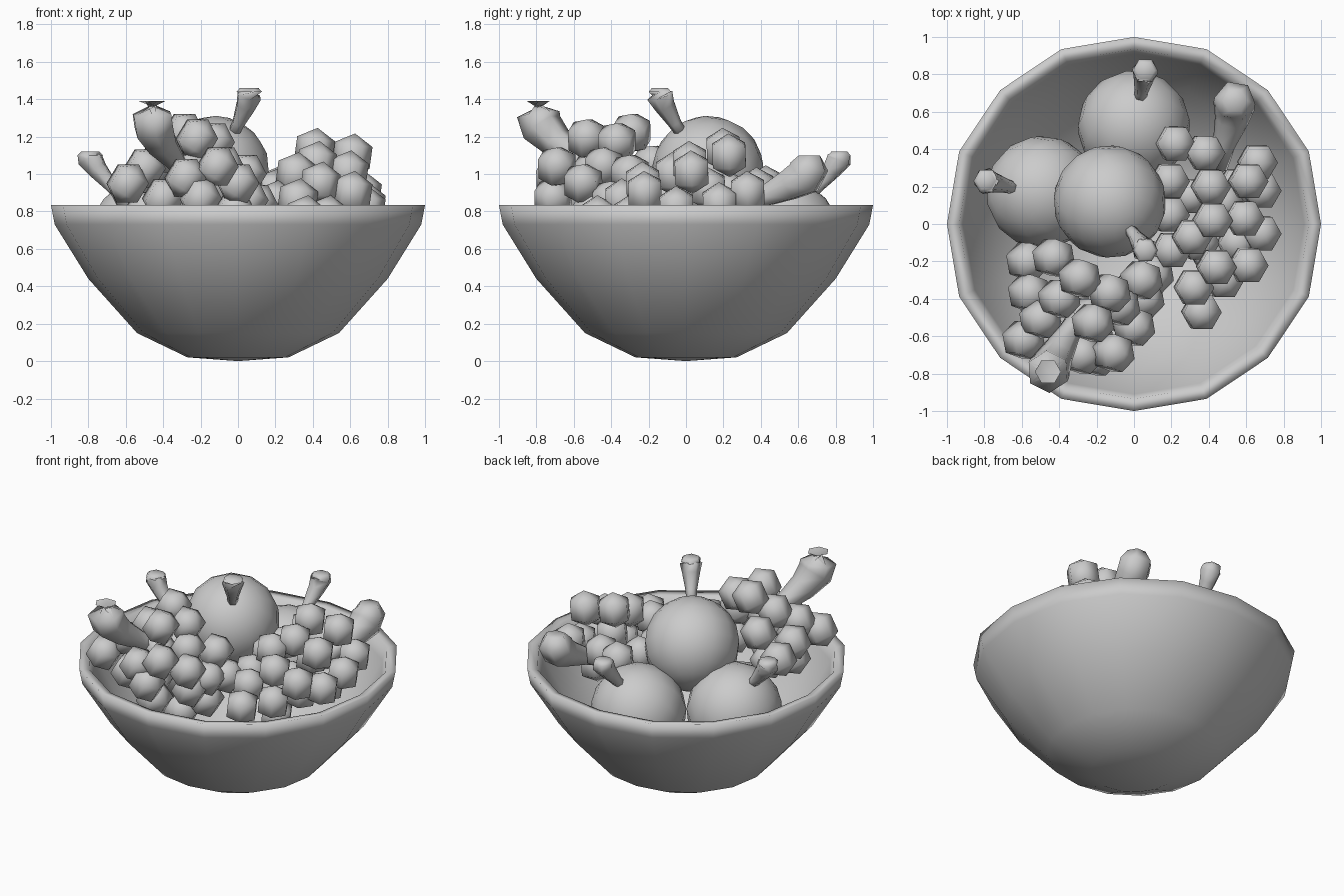
import bpy, bmesh, math
from mathutils import Vector, Matrix, Euler


def finish(bm, name):
    bmesh.ops.recalc_face_normals(bm, faces=bm.faces)
    me = bpy.data.meshes.new(name)
    bm.to_mesh(me)
    bm.free()
    ob = bpy.data.objects.new(name, me)
    bpy.context.collection.objects.link(ob)
    for p in me.polygons:
        p.use_smooth = True
    return ob


def loft(bm, rings):
    # bridge consecutive vertex rings, capping both ends with a fan
    rows = [[bm.verts.new(p) for p in r] for r in rings]
    n = len(rows[0])
    for a, b in zip(rows, rows[1:]):
        for i in range(n):
            j = (i + 1) % n
            bm.faces.new((a[i], a[j], b[j], b[i]))
    for row, ring in ((rows[0], rings[0]), (rows[-1], rings[-1])):
        c = bm.verts.new(sum((Vector(p) for p in ring), Vector()) / n)
        for i in range(n):
            bm.faces.new((c, row[i], row[(i + 1) % n]))


def stem(name, path, radii):
    bm = bmesh.new()
    pts = [Vector(p) for p in path]
    rings = []
    for k, p in enumerate(pts):
        t = pts[min(k + 1, len(pts) - 1)] - pts[max(k - 1, 0)]
        q = t.to_track_quat('Z', 'Y')
        rings.append([p + q @ Vector((radii[k] * math.cos(i * math.tau / 6),
                                      radii[k] * math.sin(i * math.tau / 6), 0)) for i in range(6)])
    loft(bm, rings)
    return finish(bm, name)


def cluster(name, centres, radius, rot):
    bm = bmesh.new()
    for c in centres:
        m = Matrix.Translation(c) @ Euler(rot).to_matrix().to_4x4()
        bmesh.ops.create_uvsphere(bm, u_segments=6, v_segments=3, radius=radius, matrix=m)
    return finish(bm, name)


def bowl_point(i, r, z):
    # the corners between the axes sit slightly further out
    r *= 1.0 if i % 4 == 0 else 1.012
    return (r * math.cos(i * math.tau / 16), r * math.sin(i * math.tau / 16), z)


# bowl: outer wall, soft rim, inner wall
profile = [(0.27, 0.02), (0.54, 0.15), (0.80, 0.44), (0.98, 0.73), (1.0, 0.835),
           (0.935, 0.825), (0.91, 0.74), (0.755, 0.47), (0.51, 0.2), (0.25, 0.07)]
bm = bmesh.new()
loft(bm, [[bowl_point(i, r, z) for i in range(16)] for r, z in profile])
bm.verts.ensure_lookup_table()
bm.verts[-2].co.z = 0.0
finish(bm, "bowl")

# large round fruit with flared stems
fruits = [("top_fruit", (-0.13, 0.12, 1.01), (-0.02, -0.03, 1.23), (0.06, -0.14, 1.42)),
          ("left_fruit", (-0.49, 0.17, 0.67), (-0.63, 0.19, 0.89), (-0.79, 0.23, 1.08)),
          ("back_fruit", (0.0, 0.52, 0.67), (0.03, 0.66, 0.89), (0.06, 0.82, 1.08))]
for name, c, a, b in fruits:
    bm = bmesh.new()
    tilt = (Vector(a) - Vector(c)).to_track_quat('Z', 'Y').to_matrix().to_4x4()
    bmesh.ops.create_uvsphere(bm, u_segments=14, v_segments=10, radius=0.302,
                              matrix=Matrix.Translation(c) @ tilt)
    finish(bm, name)
    a, b = Vector(a), Vector(b)
    a -= (b - a) * 0.2
    up = Vector((0, 0, 0.02))
    path = [a, a.lerp(b, 0.4) - up / 2, a.lerp(b, 0.8) - up / 2, b, b + up, b + up * 2]
    stem(name + "_stem", path, [0.03, 0.036, 0.056, 0.071, 0.068, 0.05])

# grape bunches
front_grapes = [
    (-0.22, -0.53, 1.19), (-0.29, -0.29, 1.22), (-0.11, -0.69, 1.04), (-0.13, -0.37, 1.17),
    (-0.40, -0.40, 1.11), (-0.50, -0.51, 1.03), (-0.59, -0.62, 0.95), (-0.28, -0.70, 0.98),
    (-0.20, -0.71, 0.87), (0.00, -0.55, 0.95), (0.04, -0.30, 1.00), (-0.43, -0.18, 1.05),
    (-0.57, -0.20, 0.90), (-0.56, -0.37, 0.95), (-0.40, -0.62, 0.87), (-0.02, -0.50, 0.80),
    (0.05, -0.40, 0.86), (0.10, -0.27, 0.84), (-0.25, -0.50, 1.01), (-0.08, -0.44, 1.04),
    (-0.50, -0.45, 0.80), (-0.22, -0.60, 0.72), (-0.35, -0.40, 0.75), (0.00, -0.35, 0.68),
    (-0.15, -0.40, 0.58)]
side_grapes = [
    (0.61, 0.23, 1.10), (0.59, 0.03, 1.01), (0.41, 0.20, 1.13), (0.42, 0.02, 1.06),
    (0.22, 0.43, 0.93), (0.66, 0.33, 0.90), (0.31, -0.07, 1.00), (0.44, -0.23, 0.95),
    (0.61, -0.22, 0.90), (0.32, -0.34, 0.86), (0.36, -0.47, 0.77), (0.68, -0.05, 0.82),
    (0.68, 0.18, 0.84), (0.19, 0.05, 0.91), (0.19, 0.23, 0.90), (0.38, 0.38, 0.92),
    (0.48, -0.30, 0.77), (0.48, 0.12, 0.92), (0.20, -0.14, 0.85), (0.55, -0.10, 0.78),
    (0.35, -0.10, 0.75), (0.30, 0.15, 0.72), (0.55, 0.20, 0.72), (0.40, -0.15, 0.60)]
cluster("front_grapes", front_grapes, 0.118, (0.15, math.radians(30), 0.25))
cluster("side_grapes", side_grapes, 0.118, (0.1, 0.1, math.radians(30)))

# thick bunch stems with a knob at the end
stem("front_bunch_stem", [(-0.28, -0.45, 1.0), (-0.34, -0.57, 1.08), (-0.41, -0.69, 1.17),
                          (-0.45, -0.77, 1.25), (-0.46, -0.79, 1.32), (-0.46, -0.79, 1.39)],
     [0.05, 0.06, 0.09, 0.115, 0.115, 0.07])
stem("side_bunch_stem", [(0.45, 0.30, 0.83), (0.48, 0.42, 0.88), (0.52, 0.55, 0.94),
                         (0.535, 0.63, 0.98), (0.54, 0.66, 1.04), (0.54, 0.66, 1.10)],
     [0.05, 0.06, 0.09, 0.112, 0.11, 0.065])
